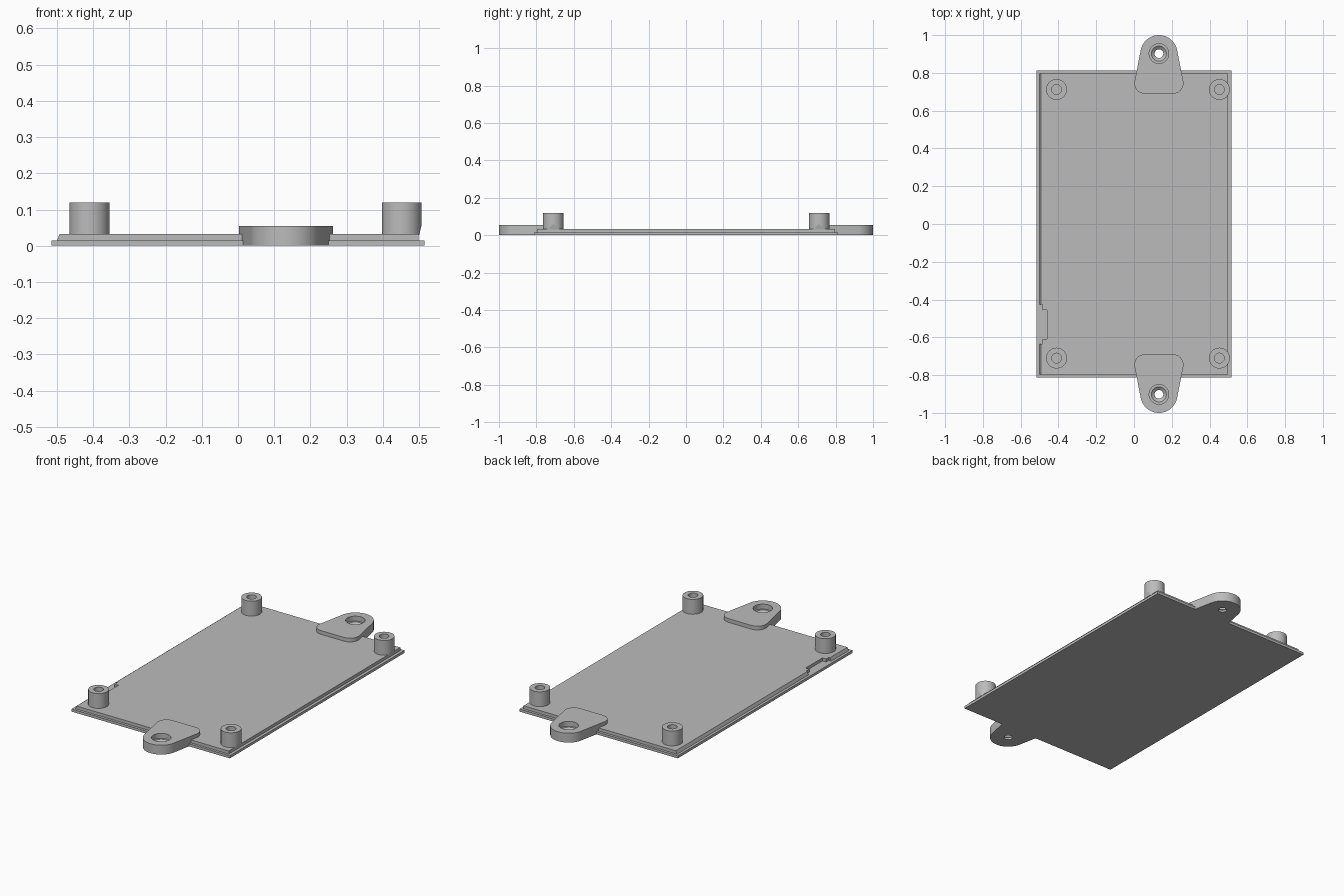
import bpy, bmesh
from math import radians, sin, cos, pi

if "Cube" in bpy.data.objects:
    bpy.data.objects.remove(bpy.data.objects["Cube"], do_unlink=True)

grey = bpy.data.materials.new("plain grey")
grey.use_nodes = True
grey.diffuse_color = (0.5, 0.5, 0.5, 1)
grey.node_tree.nodes["Principled BSDF"].inputs["Base Color"].default_value = (0.5, 0.5, 0.5, 1)


def add_object(name, bm, smooth=False):
    bmesh.ops.recalc_face_normals(bm, faces=bm.faces)
    mesh = bpy.data.meshes.new(name)
    bm.to_mesh(mesh)
    bm.free()
    mesh.materials.append(grey)
    obj = bpy.data.objects.new(name, mesh)
    bpy.context.collection.objects.link(obj)
    if smooth:
        bpy.ops.object.select_all(action='DESELECT')
        obj.select_set(True)
        bpy.context.view_layer.objects.active = obj
        bpy.ops.object.shade_smooth_by_angle(angle=radians(30))
    return obj


def prism(outline, z0, z1):
    """Closed outline extruded from z0 to z1."""
    bm = bmesh.new()
    face = bm.faces.new([bm.verts.new((x, y, z0)) for x, y in outline])
    new = bmesh.ops.extrude_face_region(bm, geom=[face])["geom"]
    bmesh.ops.translate(bm, vec=(0, 0, z1 - z0),
                        verts=[v for v in new if isinstance(v, bmesh.types.BMVert)])
    return bm


def lathe(profile, x, y, steps=48):
    """Closed (radius, z) profile revolved about the vertical through x, y."""
    bm = bmesh.new()
    rings = [[bm.verts.new((x + r * cos(2 * pi * i / steps), y + r * sin(2 * pi * i / steps), z))
              for i in range(steps)] for r, z in profile]
    for k, ring in enumerate(rings):
        above = rings[(k + 1) % len(rings)]
        for i in range(steps):
            j = (i + 1) % steps
            bm.faces.new((ring[i], ring[j], above[j], above[i]))
    bmesh.ops.remove_doubles(bm, verts=bm.verts, dist=1e-6)
    return bm


def cut(obj, cutter):
    cutter.hide_render = True
    cutter.hide_viewport = True
    cutter.display_type = 'WIRE'
    mod = obj.modifiers.new("cut", 'BOOLEAN')
    mod.operation = 'DIFFERENCE'
    mod.solver = 'EXACT'
    mod.object = cutter


# Base plate
W, L = 0.515, 0.812
add_object("base_plate", prism([(-W, -L), (W, -L), (W, L), (-W, L)], 0, 0.015))

# Raised plate with stepped notch and sloping right edge
w, l = 0.498, 0.797
left, step, deep = -0.492, -0.484, -0.46
bm = prism([(left, -l), (w, -l), (w, l), (left, l),
            (left, -0.425), (step, -0.425), (step, -0.455), (deep, -0.455),
            (deep, -0.61), (step, -0.61), (step, -0.635), (left, -0.635)], 0.015, 0.033)
for v in bm.verts:
    if v.co.x < -0.49 and v.co.z < 0.02:
        v.co.x -= 0.008
add_object("raised_plate", bm)

# Hollow standoffs; the two on the left are trimmed to the plate edge
for end, y in (("front", -0.71), ("back", 0.712)):
    for side, x in (("right", -0.41), ("left", 0.452)):
        post = add_object(f"{end}_{side}_standoff",
                          lathe([(0.055, 0.03), (0.055, 0.12), (0.026, 0.12), (0.026, 0.03)], x, y),
                          smooth=True)
        if side == "left":
            s = 0.1
            bm = prism([(w, y - s), (w + s, y - s), (w + s, y + s), (w, y + s)], 0.02, 0.07)
            for v in bm.verts:
                if v.co.x < w + 0.01 and v.co.z > 0.05:
                    v.co.x += 0.012
            cut(post, add_object(f"{end}_trim_cutter", bm))

# Mounting lugs: rounded tapering tabs with a recessed screw hole
LX, LY = 0.132, 0.902
tilt = 11.5


def arc(cx, cy, r, a, b, n):
    return [(cx + r * cos(radians(a + (b - a) * i / n)),
             cy + r * sin(radians(a + (b - a) * i / n))) for i in range(n + 1)]


for end, sign in (("front", -1), ("back", 1)):
    outline = (arc(LX, LY, 0.098, tilt, 180 - tilt, 32)
               + arc(LX - 0.075, 0.745, 0.055, 180 - tilt, 270, 14)
               + arc(LX + 0.075, 0.745, 0.055, -90, tilt, 14))
    lug = add_object(f"{end}_lug", prism([(x, sign * y) for x, y in outline], 0, 0.055), smooth=True)
    cutter = add_object(f"{end}_hole_cutter",
                        lathe([(0, -0.02), (0.023, -0.02), (0.023, 0.012), (0.04, 0.026),
                               (0.052, 0.026), (0.052, 0.08), (0, 0.08)], LX, sign * LY))
    cut(lug, cutter)
